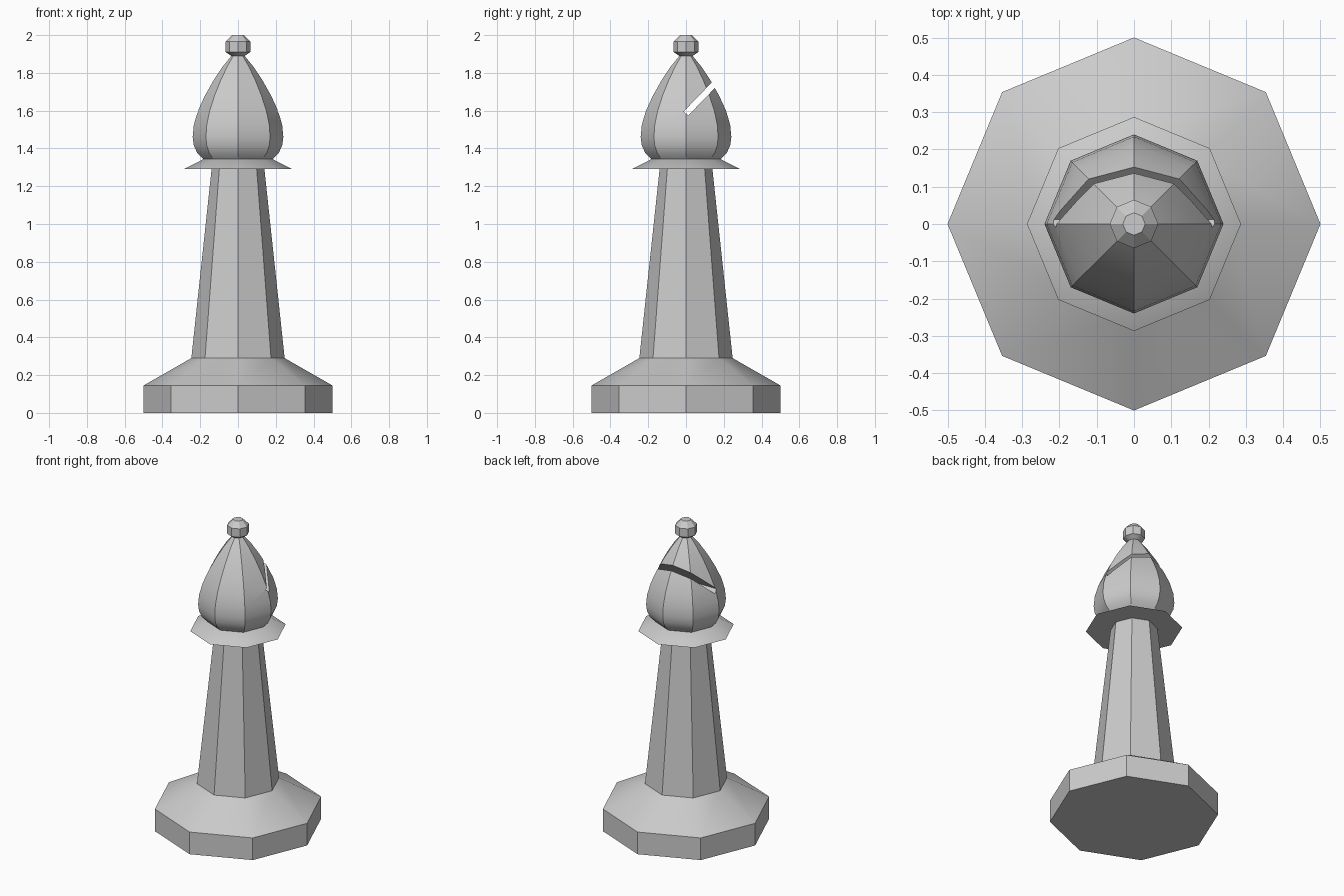
import bpy, math
from mathutils import Matrix, Vector

cube = bpy.data.objects.get("Cube")
if cube:
    bpy.data.objects.remove(cube, do_unlink=True)

SIDES = 8

grey = bpy.data.materials.new("light grey")
grey.use_nodes = True
GREY = (0.6, 0.6, 0.6, 1)
grey.diffuse_color = GREY
grey.node_tree.nodes["Principled BSDF"].inputs["Base Color"].default_value = GREY


def add_object(name, verts, faces):
    mesh = bpy.data.meshes.new(name)
    mesh.from_pydata(verts, [], faces)
    mesh.materials.append(grey)
    obj = bpy.data.objects.new(name, mesh)
    bpy.context.collection.objects.link(obj)
    return obj


def lathe(name, profile):
    """Closed eight-sided solid from (radius, height) points, bottom to top."""
    verts = [(r * math.cos(k * math.tau / SIDES), r * math.sin(k * math.tau / SIDES), z)
             for r, z in profile for k in range(SIDES)]
    faces = [list(reversed(range(SIDES)))]
    for ring in range(len(profile) - 1):
        a = ring * SIDES
        for k in range(SIDES):
            n = (k + 1) % SIDES
            faces.append([a + k, a + n, a + SIDES + n, a + SIDES + k])
    top = (len(profile) - 1) * SIDES
    faces.append(list(range(top, top + SIDES)))
    return add_object(name, verts, faces)


def select_only(obj):
    bpy.ops.object.select_all(action='DESELECT')
    obj.select_set(True)
    bpy.context.view_layer.objects.active = obj


# Turned parts
parts = [
    lathe("base", [(0.5, 0), (0.5, 0.145), (0.247, 0.29)]),
    lathe("shaft", [(0.247, 0.29), (0.14, 1.29)]),
    lathe("collar", [(0.287, 1.29), (0.18, 1.345)]),
]
head = lathe("head", [(0.18, 1.34), (0.215, 1.375), (0.234, 1.415), (0.24, 1.46),
                      (0.234, 1.525), (0.212, 1.6), (0.175, 1.68), (0.13, 1.76),
                      (0.08, 1.835), (0.035, 1.89)])
finial = lathe("finial", [(0.035, 1.89), (0.065, 1.91), (0.065, 1.965), (0.03, 2.0)])

# Slanted slot through the back of the head
bpy.ops.mesh.primitive_cube_add(size=1)
cutter = bpy.context.object
cutter.name = "slot_cutter"
cutter.hide_render = True
tilt = Matrix.Rotation(math.radians(46), 4, 'X')
cutter.matrix_world = (Matrix.Translation(Vector((0, 0, 1.585))) @ tilt
                       @ Matrix.Translation(Vector((0, 0.2, 0)))
                       @ Matrix.Diagonal((1, 0.4, 0.032, 1)))
cutter.data.materials.append(grey)
slot = head.modifiers.new("slot", 'BOOLEAN')
slot.operation = 'DIFFERENCE'
slot.solver = 'EXACT'
slot.object = cutter
bpy.context.view_layer.update()
select_only(head)
bpy.ops.object.modifier_apply(modifier=slot.name)
bpy.data.objects.remove(cutter, do_unlink=True)

# Smooth along the curves, crisp along the facets
for obj in parts + [head, finial]:
    select_only(obj)
    bpy.ops.object.shade_smooth_by_angle(angle=math.radians(30))
